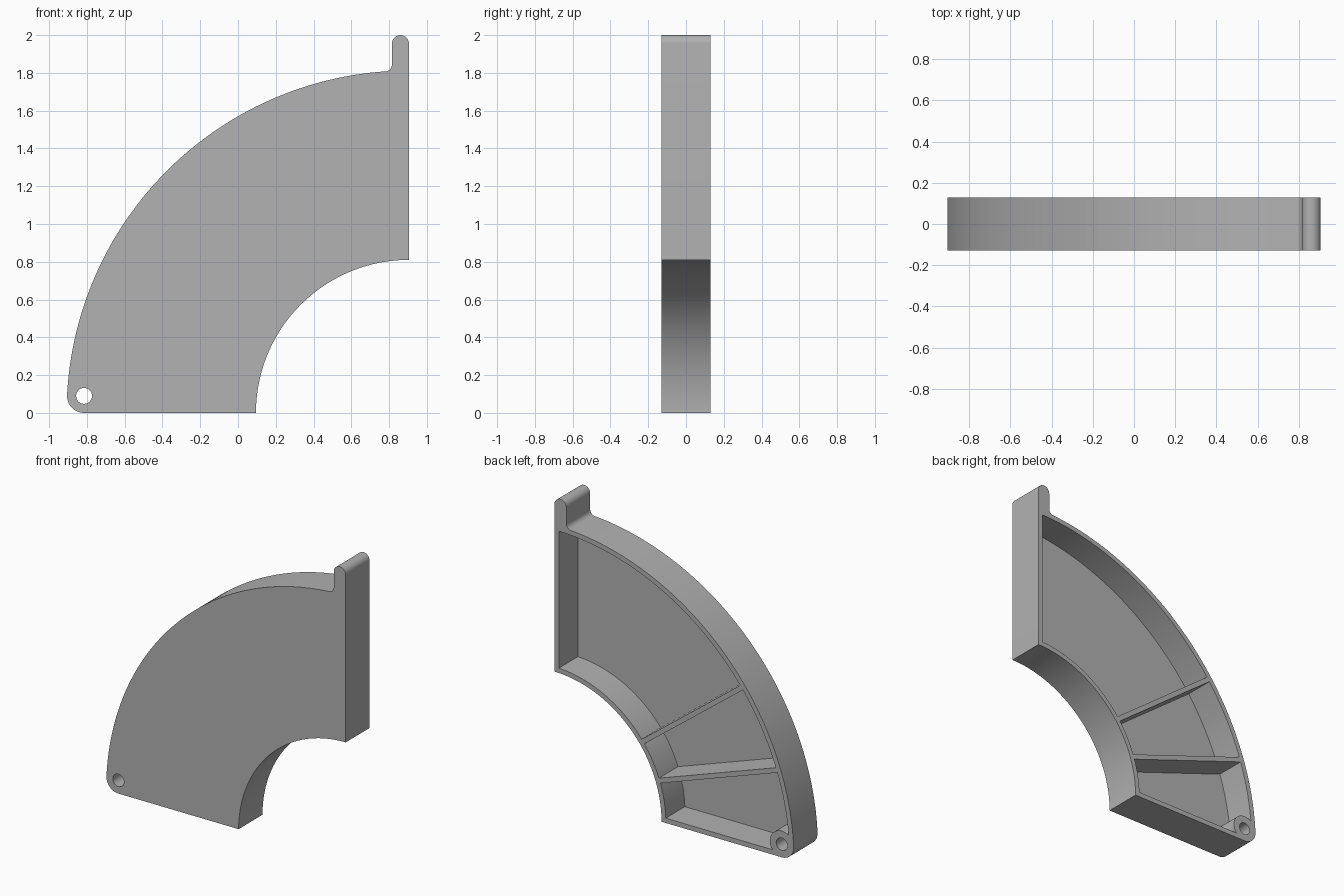
import bpy, bmesh
from math import sin, cos, asin, atan2, sqrt, pi, radians

cube = bpy.data.objects.get("Cube")
if cube:
    bpy.data.objects.remove(cube, do_unlink=True)

CX = 0.905             # shared centre of both arcs, at z = 0
R_IN, R_OUT = 0.81, 1.8124
HALF = 0.129           # half depth
FLOOR = -0.077         # back of the front plate
WALL = 0.033
CORNER = 0.09          # rounded corner and screw boss
HOLE_X, HOLE_Z = -0.815, 0.09

grey = bpy.data.materials.new("plain grey")
grey.use_nodes = True
grey.diffuse_color = (0.445, 0.445, 0.445, 1)
grey.node_tree.nodes["Principled BSDF"].inputs["Base Color"].default_value = grey.diffuse_color


def arc(cx, cz, r, a0, a1, n):
    """Points on an arc in the x-z plane, angles in radians."""
    return [(cx + r * cos(a0 + (a1 - a0) * i / n),
             cz + r * sin(a0 + (a1 - a0) * i / n)) for i in range(n + 1)]


def prism(name, points, y0, y1):
    """Solid made by pushing an x-z outline from y0 to y1."""
    bm = bmesh.new()
    face = bm.faces.new([bm.verts.new((x, y0, z)) for x, z in points])
    new = bmesh.ops.extrude_face_region(bm, geom=[face])["geom"]
    bmesh.ops.translate(bm, vec=(0, y1 - y0, 0),
                        verts=[g for g in new if isinstance(g, bmesh.types.BMVert)])
    bmesh.ops.recalc_face_normals(bm, faces=bm.faces)
    mesh = bpy.data.meshes.new(name)
    bm.to_mesh(mesh)
    bm.free()
    mesh.materials.append(grey)
    obj = bpy.data.objects.new(name, mesh)
    bpy.context.collection.objects.link(obj)
    return obj


def cylinder(name, r):
    return prism(name, arc(HOLE_X, HOLE_Z, r, 0, 2 * pi, 48)[:-1], -0.3, 0.3)


def cut(target, cutter):
    mod = target.modifiers.new("cut", "BOOLEAN")
    mod.operation = "DIFFERENCE"
    mod.solver = "EXACT"
    mod.object = cutter
    bpy.context.view_layer.objects.active = target
    bpy.ops.object.modifier_apply(modifier=mod.name)


# Outline: quarter ring with a rounded corner and an upright tab
tab_r, fil = 0.045, 0.035
tab_x = CX - 2 * tab_r
fil_x = tab_x - fil
fil_z = sqrt((R_OUT + fil) ** 2 - (CX - fil_x) ** 2)
fil_a = atan2(-fil_z, CX - fil_x)
corner_a = atan2(HOLE_Z, HOLE_X - CX)
outline = arc(CX, 0, R_IN, pi / 2, pi, 64)
outline += arc(HOLE_X, HOLE_Z, CORNER, 1.5 * pi, corner_a, 16)
outline += arc(CX, 0, R_OUT, corner_a, fil_a + pi, 96)[1:-1]
outline += arc(fil_x, fil_z, fil, fil_a, 0, 10)
outline += arc(CX - tab_r, 2 - tab_r, tab_r, pi, 0, 20)
body = prism("quarter_ring_cover", outline, -HALF, HALF)


def pocket(a0, t0, a1, t1):
    """Hollow between two radial walls; t is each wall's offset from its line."""
    def side(r, n, flip):
        lo, hi = radians(a0) + asin(t0 / r), radians(a1) - asin(t1 / r)
        return arc(CX, 0, r, pi - (hi if flip else lo), pi - (lo if flip else hi), n)
    pts = side(R_IN + WALL, 32, False) + side(R_OUT - WALL, 48, True)
    return prism("pocket_cutter", pts, FLOOR, 0.3)


# Hollow the back, leaving two ribs and the screw boss
boss = cylinder("boss_cutter", CORNER)
RIB_LOW, RIB_HIGH = 19.2, 37.3
pockets = [pocket(0, WALL, RIB_LOW, WALL / 2),
           pocket(RIB_LOW, WALL / 2, RIB_HIGH, WALL / 2),
           pocket(RIB_HIGH, WALL / 2, 90, WALL)]
cut(pockets[0], boss)
hole = cylinder("hole_cutter", 0.042)
for cutter in pockets + [hole]:
    cut(body, cutter)
for helper in pockets + [boss, hole]:
    bpy.data.objects.remove(helper, do_unlink=True)

# Smooth the arcs, keep the edges sharp
bpy.ops.object.select_all(action="DESELECT")
body.select_set(True)
bpy.context.view_layer.objects.active = body
bpy.ops.object.shade_smooth_by_angle(angle=radians(30))
